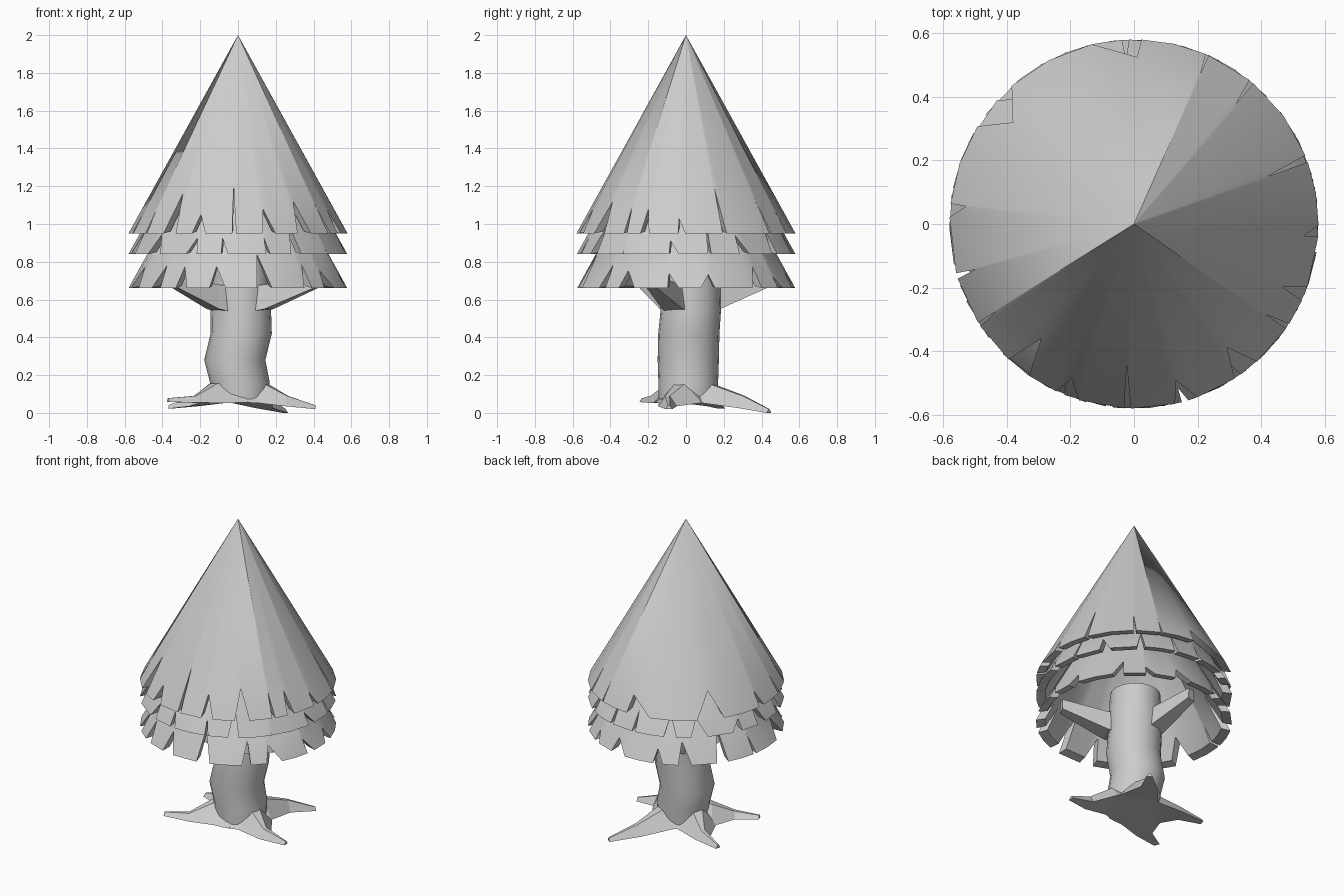
import bpy, bmesh, math, random
from mathutils import Vector

if "Cube" in bpy.data.objects:
    bpy.data.objects.remove(bpy.data.objects["Cube"])

random.seed(4)


def finish(name, bm, angle):
    bmesh.ops.recalc_face_normals(bm, faces=bm.faces)
    mesh = bpy.data.meshes.new(name)
    bm.to_mesh(mesh)
    bm.free()
    ob = bpy.data.objects.new(name, mesh)
    bpy.context.collection.objects.link(ob)
    bpy.ops.object.select_all(action='DESELECT')
    ob.select_set(True)
    bpy.context.view_layer.objects.active = ob
    if angle:
        bpy.ops.object.shade_smooth_by_angle(angle=math.radians(angle))
    return ob


def loft(name, rings, angle=0):
    """Skin a list of equal-length point rings and cap both ends."""
    bm = bmesh.new()
    loops = [[bm.verts.new(p) for p in r] for r in rings]
    n = len(loops[0])
    for a, b in zip(loops, loops[1:]):
        for i in range(n):
            j = (i + 1) % n
            bm.faces.new((a[i], a[j], b[j], b[i]))
    bm.faces.new(loops[0])
    bm.faces.new(loops[-1])
    return finish(name, bm, angle)


def limb(name, stations, ridge):
    """Tapered limb; stations are (x, y, half width, bottom z, top z)."""
    rings = []
    for i, (x, y, w, zb, zt) in enumerate(stations):
        a, b = stations[max(i - 1, 0)], stations[min(i + 1, len(stations) - 1)]
        d = Vector((b[0] - a[0], b[1] - a[1], 0)).normalized()
        s = Vector((-d.y, d.x, 0)) * w
        c = Vector((x, y, 0))
        rings.append([c + s * k + Vector((0, 0, z)) for k, z in
                      ((-1, zb), (1, zb), (ridge, zt), (-ridge, zt))])
    return loft(name, rings)


def foliage(name, z_rim, z_apex, notches, radius=0.58, thick=0.055):
    """Thick cone shell whose rim is cut by V notches given as (degrees, z)."""
    slope = radius / (z_apex - z_rim)
    half = math.atan(slope)
    path = []
    for i, (a, z) in enumerate(notches):
        b = notches[(i + 1) % len(notches)][0]
        if b <= a:
            b += 360
        span = b - a
        start = a + span * random.uniform(0.03, 0.3)
        end = b - span * random.uniform(-0.05, 0.22)
        path.append((a, z))
        steps = max(1, math.ceil((end - start) / 18))
        path += [(start + (end - start) * k / steps, z_rim) for k in range(steps + 1)]
    bm = bmesh.new()
    outer, inner = [], []
    for deg, z in path:
        t = math.radians(deg)
        r = slope * (z_apex - z)
        p = Vector((r * math.cos(t), r * math.sin(t), z))
        # inner edge lies level with the outer one on the flat rim
        q = p - Vector((math.cos(t), math.sin(t), 0)) * thick
        q.z += thick * math.sin(half) * 0.4
        outer.append(bm.verts.new(p))
        inner.append(bm.verts.new(q))
    top = bm.verts.new((0, 0, z_apex))
    low = bm.verts.new((0, 0, z_apex - thick / math.sin(half)))
    for i in range(len(path)):
        j = (i + 1) % len(path)
        bm.faces.new((outer[i], outer[j], top))
        bm.faces.new((inner[j], inner[i], low))
        bm.faces.new((outer[j], outer[i], inner[i], inner[j]))
    return finish(name, bm, 35)


def random_notches(z_rim, count, shift):
    return [(shift + 360 / count * (k + random.uniform(-0.25, 0.25)),
             z_rim + random.uniform(0.06, 0.19)) for k in range(count)]


# Three nested foliage cones with ragged rims
foliage("foliage_top", 0.95, 2.0, [
    (19, 1.24), (49, 1.15), (66, 1.08), (89, 1.05), (140, 1.1), (174, 1.04),
    (196, 1.06), (212, 1.1), (231, 1.16), (248, 1.05), (267, 1.2), (285, 1.08),
    (307, 1.12), (325, 1.12), (337, 1.08), (356, 1.03)])
foliage("foliage_middle", 0.84, 1.89, random_notches(0.84, 17, 8))
foliage("foliage_bottom", 0.66, 1.71, random_notches(0.66, 16, 15))

# Wavy trunk: (z, centre x, centre y, radius)
trunk = [(0.055, 0.01, 0.01, 0.155), (0.16, 0.01, 0.012, 0.158),
         (0.28, -0.017, 0.012, 0.162), (0.42, 0.017, 0.015, 0.162),
         (0.54, 0.015, 0.025, 0.16), (0.82, 0.015, 0.03, 0.15)]
loft("trunk", [[(cx + r * math.cos(k * math.tau / 20), cy + r * math.sin(k * math.tau / 20), z)
                for k in range(20)] for z, cx, cy, r in trunk], 40)

# Four spreading roots: tip x, tip y, tip bottom z, sideways bend
roots = [(-0.37, -0.23, 0.058, 0.03), (0.41, -0.09, 0.02, -0.04),
         (0.25, 0.44, 0.0, 0.03), (-0.365, 0.19, 0.022, -0.03)]
for i, (x, y, z, bend) in enumerate(roots):
    d = Vector((x, y)).normalized()
    mx, my = x * 0.66 - d.y * bend, y * 0.66 + d.x * bend
    limb(f"root_{i + 1}", [
        (d.x * 0.04, d.y * 0.04, 0.17, 0.055, 0.16),
        (d.x * 0.15, d.y * 0.15, 0.12, 0.053, 0.155),
        (mx, my, 0.05, 0.025 + z * 0.5, 0.09),
        (x, y, 0.018, z, z + 0.02)], 0.25)

# Three branches holding up the foliage: tip x, tip y
for i, (x, y) in enumerate([(0.41, -0.18), (-0.09, 0.42), (-0.33, -0.22)]):
    limb(f"branch_{i + 1}", [
        (x * 0.15, y * 0.15, 0.075, 0.53, 0.67),
        (x * 0.4, y * 0.4, 0.06, 0.55, 0.68),
        (x, y, 0.03, 0.66, 0.73)], 0.7)
